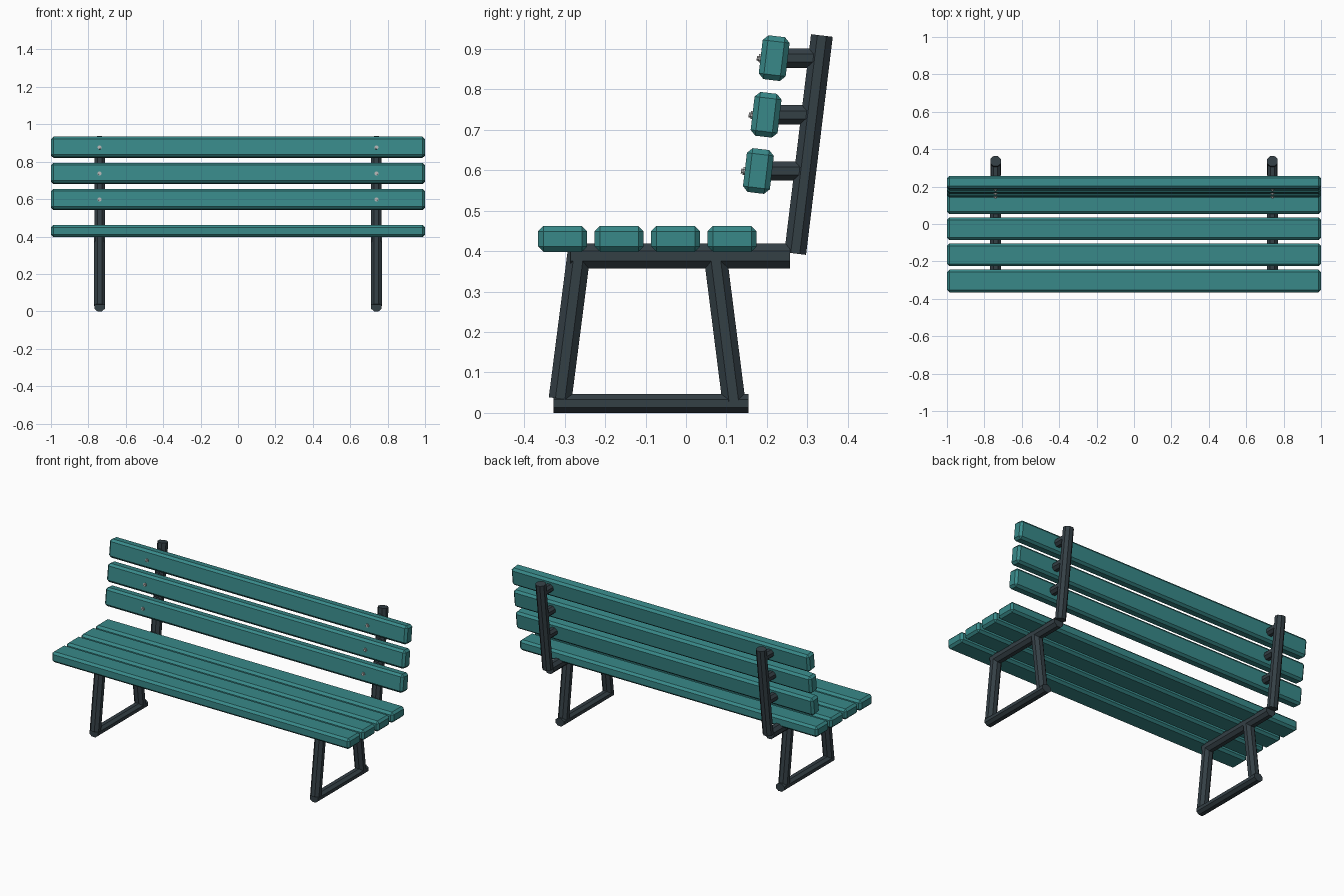
import bpy
import math
from mathutils import Vector

if "Cube" in bpy.data.objects:
    bpy.data.objects.remove(bpy.data.objects["Cube"], do_unlink=True)


def make_material(name, rgb):
    mat = bpy.data.materials.new(name)
    mat.use_nodes = True
    mat.diffuse_color = (*rgb, 1)
    mat.node_tree.nodes["Principled BSDF"].inputs["Base Color"].default_value = (*rgb, 1)
    return mat


teal = make_material("teal paint", (0.04, 0.25, 0.25))
iron = make_material("dark iron", (0.034, 0.05, 0.06))
steel = make_material("bolt steel", (0.45, 0.45, 0.45))


def plank(name, y, z, depth, height, tilt=0.0):
    """Full-width board with chamfered edges."""
    bpy.ops.mesh.primitive_cube_add(size=1, location=(0, y, z), rotation=(tilt, 0, 0))
    ob = bpy.context.object
    ob.name = name
    ob.scale = (2, depth, height)
    bpy.ops.object.transform_apply(location=False, rotation=False, scale=True)
    bevel = ob.modifiers.new("chamfer", "BEVEL")
    bevel.width = 0.013
    bevel.segments = 1
    ob.data.materials.append(teal)


def bar(name, x, start, end, width, thick, mat=iron, sides=8):
    """Flat-sided rod between two (y, z) points in the plane at x."""
    a, b = Vector((x, *start)), Vector((x, *end))
    d = b - a
    bpy.ops.mesh.primitive_cylinder_add(vertices=sides, radius=0.5, depth=1, location=(a + b) / 2)
    ob = bpy.context.object
    ob.name = name
    # Turn the section so that flats face sideways, then fit it to size
    ob.rotation_euler.z = math.pi / sides
    bpy.ops.object.transform_apply(location=False, rotation=True, scale=False)
    fit = 1 / math.cos(math.pi / sides)
    ob.scale = (width * fit, thick * fit, d.length)
    ob.rotation_euler.x = math.atan2(-d.y, d.z)
    ob.data.materials.append(mat)


# Seat boards
for i in range(4):
    plank(f"seat_slat_{i + 1}", -0.305 + 0.1397 * i, 0.43, 0.121, 0.064)

# Backrest boards, leaning with the posts
LEAN = math.atan2(0.064, 0.54)
rows = [(0.179, 0.598), (0.198, 0.737), (0.218, 0.877)]
for i, (y, z) in enumerate(rows):
    plank(f"back_slat_{i + 1}", y, z, 0.067, 0.109, -LEAN)

# Two side frames
for side, x in (("left", 0.74), ("right", -0.74)):
    bar(f"{side}_foot_bar", x, (-0.328, 0.0235), (0.155, 0.0235), 0.057, 0.047)
    bar(f"{side}_front_leg", x, (-0.311, 0.035), (-0.264, 0.4), 0.059, 0.057)
    bar(f"{side}_rear_leg", x, (0.118, 0.03), (0.071, 0.4), 0.059, 0.057)
    bar(f"{side}_seat_bar", x, (-0.285, 0.388), (0.257, 0.388), 0.059, 0.061)
    bar(f"{side}_back_post", x, (0.27, 0.394), (0.336, 0.933), 0.057, 0.054)
    # Spacers and bolts holding the back boards
    for i, (y, z) in enumerate(rows):
        bar(f"{side}_spacer_{i + 1}", x, (y + 0.025, z), (0.272 + (z - 0.394) * 0.12, z), 0.05, 0.048)
        bar(f"{side}_bolt_head_{i + 1}", x, (y - 0.038, z), (y - 0.028, z - 0.001), 0.02, 0.02, steel)
        bar(f"{side}_bolt_tip_{i + 1}", x, (y - 0.043, z), (y - 0.036, z - 0.001), 0.012, 0.012, steel)
